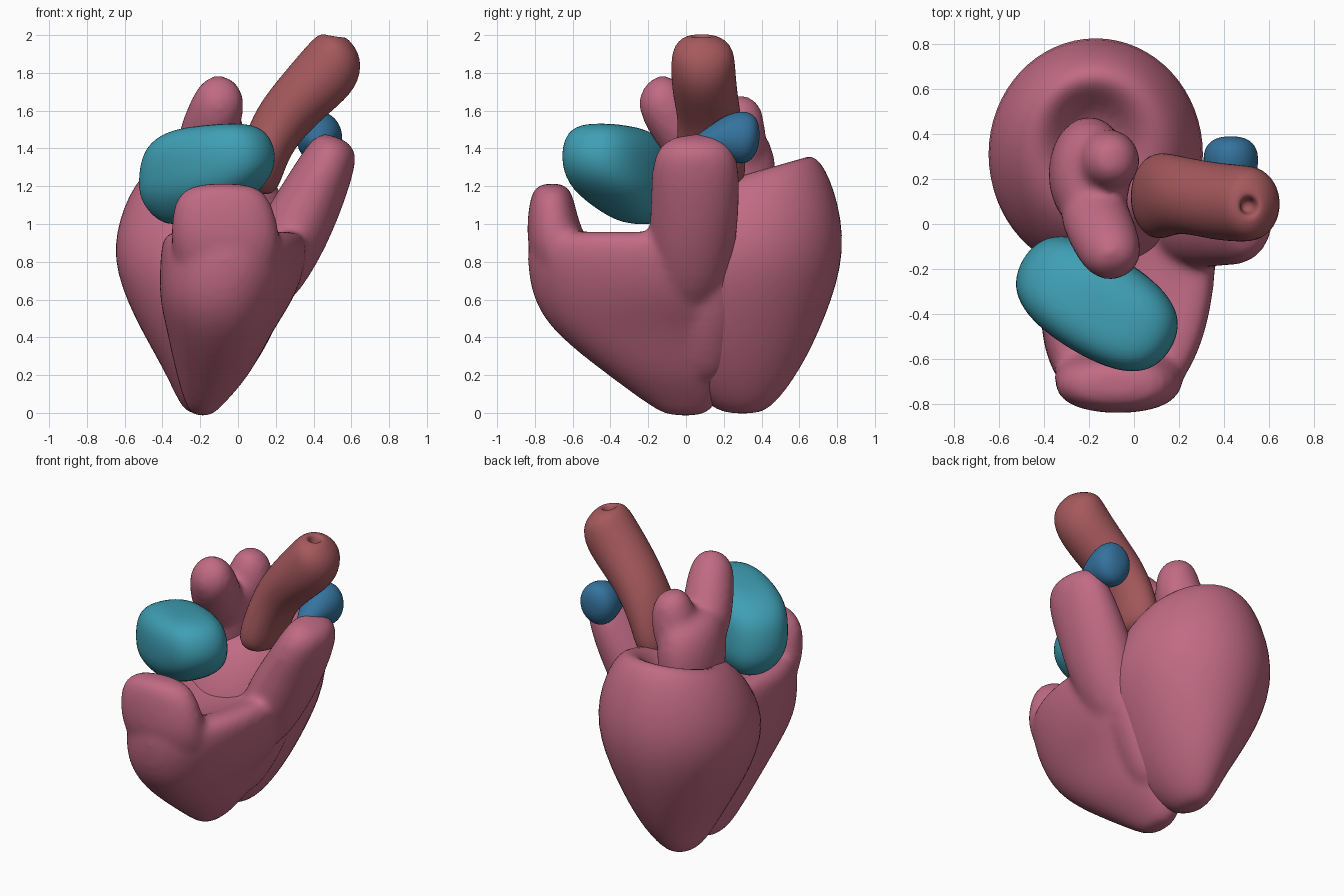
import bpy, bmesh, math
from mathutils import Vector, Euler


def material(name, rgb):
    m = bpy.data.materials.new(name)
    m.diffuse_color = (*rgb, 1)
    return m


PINK = material("pink", (0.53, 0.145, 0.23))
RED = material("red", (0.38, 0.10, 0.11))
TEAL = material("teal", (0.05, 0.35, 0.46))
BLUE = material("blue", (0.035, 0.17, 0.34))


def add_loft(bm, rings, tilt=(0, 0, 0), power=2.0, n=16):
    """Ring: x, y, z, rx, ry, optional own tilt in degrees."""
    loops = []
    for r in rings:
        rot = Euler([math.radians(a) for a in (r[5] if len(r) > 5 else tilt)]).to_matrix()
        loop = []
        for i in range(n):
            a = 2 * math.pi * i / n
            c, s = math.cos(a), math.sin(a)
            e = 2 / power
            p = Vector((r[3] * math.copysign(abs(c) ** e, c), r[4] * math.copysign(abs(s) ** e, s), 0))
            loop.append(bm.verts.new(Vector(r[:3]) + rot @ p))
        loops.append(loop)
    for a, b in zip(loops, loops[1:]):
        for i in range(n):
            j = (i + 1) % n
            bm.faces.new((a[i], a[j], b[j], b[i]))
    bm.faces.new(loops[0][::-1])
    bm.faces.new(loops[-1])


def build(name, mat, lofts, fuse=False, smooth=8):
    bm = bmesh.new()
    for args in lofts:
        add_loft(bm, **args)
    bmesh.ops.recalc_face_normals(bm, faces=bm.faces)
    me = bpy.data.meshes.new(name)
    bm.to_mesh(me)
    bm.free()
    me.materials.append(mat)
    me.shade_smooth()
    ob = bpy.data.objects.new(name, me)
    bpy.context.collection.objects.link(ob)
    ob.modifiers.new("round", 'SUBSURF').levels = 2
    ob.modifiers["round"].render_levels = 2
    if fuse:
        r = ob.modifiers.new("fuse", 'REMESH')
        r.mode, r.voxel_size, r.use_smooth_shade = 'VOXEL', 0.022, True
        s = ob.modifiers.new("soften", 'SMOOTH')
        s.factor, s.iterations = 0.5, smooth
    return ob


# Large rear chamber with a dimpled, back-raised rim
build("left_ventricle", PINK, [dict(rings=[
    (-0.2, 0.30, -0.005, 0.05, 0.08),
    (-0.19, 0.29, 0.04, 0.12, 0.18),
    (-0.16, 0.26, 0.22, 0.23, 0.35),
    (-0.17, 0.27, 0.50, 0.39, 0.48),
    (-0.17, 0.31, 0.82, 0.52, 0.56, (4, 0, 0)),
    (-0.17, 0.32, 1.10, 0.45, 0.49, (12, 0, 0)),
    (-0.17, 0.34, 1.28, 0.33, 0.37, (16, 0, 0)),
    (-0.18, 0.37, 1.28, 0.20, 0.24, (16, 0, 0)),
    (-0.18, 0.37, 1.14, 0.10, 0.12, (12, 0, 0))])])

# Front chamber: body, side wall, front lip and leaning outflow lobe fused together
body = dict(power=2.3, rings=[
    (-0.19, 0.0, -0.02, 0.05, 0.10),
    (-0.18, -0.02, 0.04, 0.10, 0.18),
    (-0.13, -0.09, 0.20, 0.20, 0.33),
    (-0.10, -0.21, 0.42, 0.28, 0.50),
    (-0.06, -0.25, 0.60, 0.36, 0.58, (0, 0, -8)),
    (-0.02, -0.26, 0.82, 0.39, 0.60, (0, 0, -8)),
    (-0.02, -0.26, 0.96, 0.38, 0.58, (0, 0, -8)),
    (-0.02, -0.26, 0.97, 0.24, 0.40, (0, 0, -8)),
    (-0.02, -0.26, 0.88, 0.12, 0.22, (0, 0, -8))])
side_wall = dict(rings=[
    (-0.08, 0.10, 0.15, 0.10, 0.12),
    (-0.05, 0.11, 0.30, 0.18, 0.17),
    (0.04, 0.13, 0.60, 0.24, 0.22),
    (0.10, 0.14, 0.90, 0.22, 0.20)])
front_lip = dict(power=2.3, rings=[
    (-0.06, -0.53, 0.50, 0.20, 0.16),
    (-0.06, -0.66, 0.84, 0.30, 0.18),
    (-0.07, -0.70, 0.98, 0.29, 0.145),
    (-0.08, -0.71, 1.10, 0.27, 0.125),
    (-0.08, -0.71, 1.19, 0.21, 0.10),
    (-0.08, -0.71, 1.215, 0.10, 0.05)])
outflow_lobe = dict(tilt=(0, 22, 0), rings=[
    (0.12, 0.02, 0.55, 0.12, 0.15),
    (0.24, 0.03, 0.85, 0.20, 0.24),
    (0.38, 0.05, 1.12, 0.18, 0.24),
    (0.48, 0.05, 1.33, 0.15, 0.24),
    (0.52, 0.05, 1.43, 0.12, 0.18),
    (0.53, 0.05, 1.46, 0.05, 0.08)])
build("right_ventricle", PINK, [body, side_wall, front_lip, outflow_lobe], fuse=True, smooth=10)

# Forked vessel rising from the rear chamber
build("rear_vessel", PINK, [
    dict(rings=[
        (-0.20, 0.22, 0.98, 0.14, 0.20),
        (-0.20, 0.23, 1.12, 0.18, 0.25),
        (-0.20, 0.22, 1.32, 0.19, 0.27),
        (-0.18, 0.20, 1.48, 0.17, 0.24),
        (-0.17, 0.18, 1.54, 0.09, 0.14)]),
    dict(tilt=(40, 10, 0), rings=[
        (-0.20, 0.12, 1.30, 0.15, 0.15),
        (-0.16, 0.00, 1.47, 0.16, 0.16),
        (-0.11, -0.11, 1.62, 0.15, 0.15),
        (-0.09, -0.17, 1.71, 0.12, 0.12),
        (-0.09, -0.19, 1.76, 0.05, 0.05)]),
    dict(tilt=(-5, 15, 0), rings=[
        (-0.16, 0.28, 1.28, 0.14, 0.15),
        (-0.11, 0.28, 1.48, 0.15, 0.15),
        (-0.09, 0.29, 1.62, 0.12, 0.12),
        (-0.08, 0.29, 1.68, 0.05, 0.06)])], fuse=True, smooth=12)

# Slanted main vessel with a tiny opening at its tip
build("main_vessel", RED, [dict(rings=[
    (0.09, 0.12, 1.16, 0.06, 0.10, (0, 10, 0)),
    (0.09, 0.12, 1.20, 0.13, 0.20, (0, 10, 0)),
    (0.14, 0.13, 1.38, 0.13, 0.19, (0, 22, 0)),
    (0.22, 0.13, 1.54, 0.15, 0.17, (0, 32, 0)),
    (0.36, 0.10, 1.69, 0.165, 0.175, (0, 38, 0)),
    (0.49, 0.09, 1.82, 0.18, 0.175, (0, 36, 0)),
    (0.54, 0.09, 1.94, 0.14, 0.165, (0, 26, 0)),
    (0.52, 0.08, 2.00, 0.06, 0.07, (0, 8, 0)),
    (0.51, 0.08, 1.99, 0.035, 0.035),
    (0.50, 0.08, 1.92, 0.03, 0.03)])])

# Boxy front pouch, lying diagonally
build("right_atrium", TEAL, [dict(power=2.5, tilt=(0, -5, -31), rings=[
    (-0.27, -0.26, 1.00, 0.09, 0.06),
    (-0.25, -0.27, 1.04, 0.20, 0.14),
    (-0.19, -0.33, 1.16, 0.36, 0.23),
    (-0.16, -0.36, 1.29, 0.40, 0.235),
    (-0.16, -0.365, 1.42, 0.37, 0.23),
    (-0.15, -0.38, 1.50, 0.28, 0.17),
    (-0.15, -0.38, 1.525, 0.13, 0.08)])])

# Small pointed pouch behind the outflow lobe
build("small_pouch", BLUE, [dict(tilt=(-90, 0, 0), rings=[
    (0.44, 0.01, 1.42, 0.02, 0.02),
    (0.44, 0.10, 1.44, 0.07, 0.06),
    (0.43, 0.22, 1.46, 0.12, 0.13),
    (0.43, 0.32, 1.455, 0.13, 0.15),
    (0.43, 0.375, 1.47, 0.09, 0.10),
    (0.43, 0.39, 1.47, 0.03, 0.03)])])
